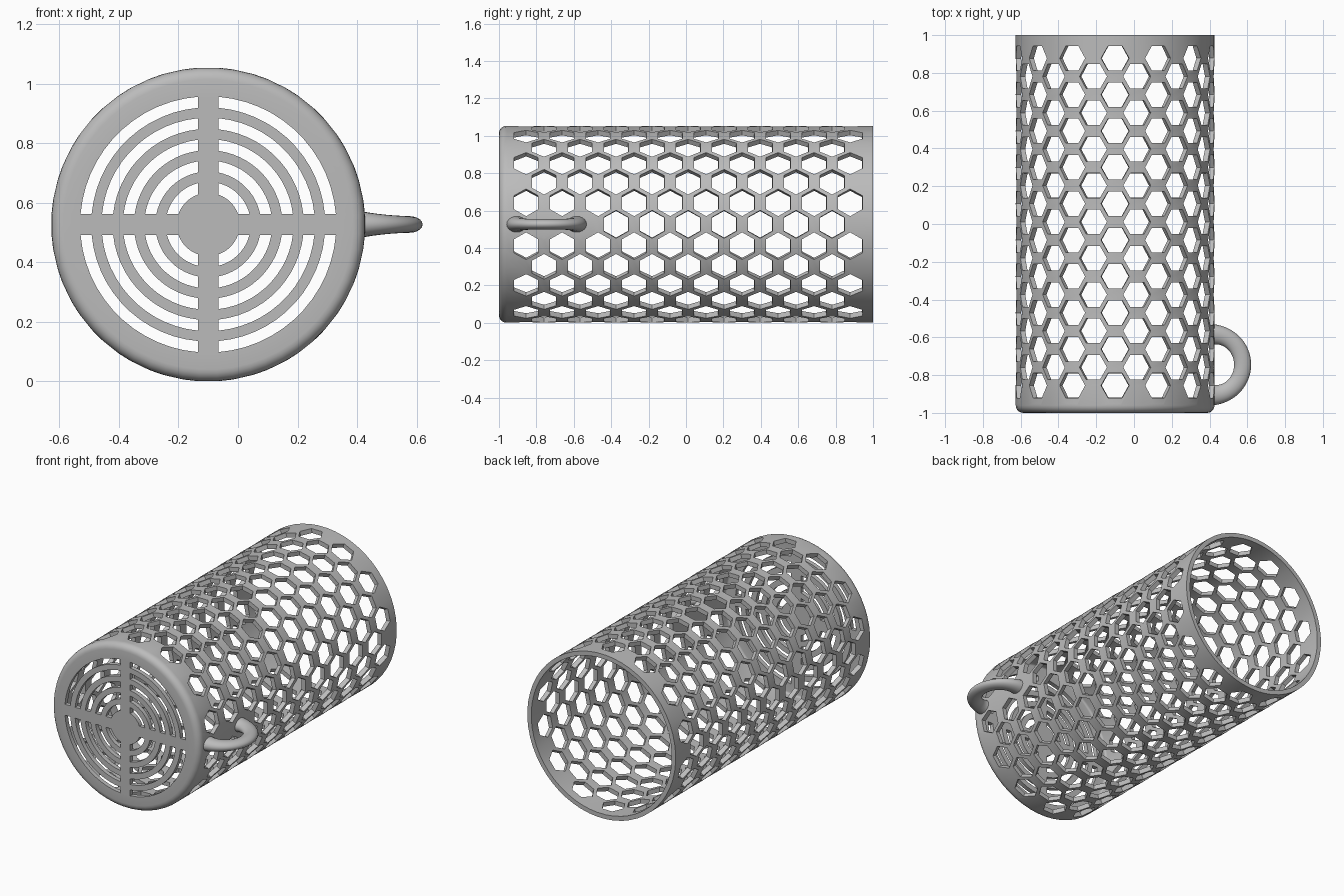
import bpy, bmesh
from math import sin, cos, asin, pi, radians, sqrt

cube = bpy.data.objects.get("Cube")
if cube:
    bpy.data.objects.remove(cube)

# Main dimensions
R, CX = 0.527, -0.10              # tube radius and axis offset
WALL, FILLET = 0.028, 0.04
ROWS = 28                         # rows of holes around the tube
STEP = 2 * pi / ROWS
FIRST, PITCH = -0.855, 0.1925     # first hole and spacing along the tube
HALF = PITCH / 2
FLAT = 0.065                      # half width of a hexagonal hole
TIP = FLAT * 2 / sqrt(3)
CELL_TIP = (R * STEP + HALF / sqrt(3)) / 2
CELL_SIDE = R * STEP - CELL_TIP

grey = bpy.data.materials.new("grey_plastic")
grey.use_nodes = True
colour = (0.5, 0.5, 0.5, 1)
grey.diffuse_color = colour
grey.node_tree.nodes["Principled BSDF"].inputs["Base Color"].default_value = colour


def finish(bm, name, thickness=0):
    """Turn a bmesh into a smooth-shaded object, optionally thickened inward."""
    mesh = bpy.data.meshes.new(name)
    bm.to_mesh(mesh)
    bm.free()
    mesh.materials.append(grey)
    obj = bpy.data.objects.new(name, mesh)
    bpy.context.collection.objects.link(obj)
    bpy.ops.object.select_all(action='DESELECT')
    obj.select_set(True)
    bpy.context.view_layer.objects.active = obj
    if thickness:
        mod = obj.modifiers.new("wall", 'SOLIDIFY')
        mod.thickness = thickness
        mod.offset = -1
        mod.use_even_offset = True
        bpy.ops.object.modifier_apply(modifier=mod.name)
    bpy.ops.object.shade_smooth_by_angle(angle=radians(30))
    return obj


def on_tube(bm, y, angle, radius=R):
    return bm.verts.new((CX + radius * cos(angle), y, R + radius * sin(angle)))


def hexagon(bm, y, angle, flat, side, tip):
    """Hexagon on the tube wall with its points along the circumference."""
    corners = [(flat, -side), (flat, side), (0, tip),
               (-flat, side), (-flat, -side), (0, -tip)]
    return [on_tube(bm, y + dy, angle + du / R) for dy, du in corners]


def bridge(bm, a, b, skip=lambda j: False):
    n = len(a)
    for j in range(n):
        if not skip(j):
            k = (j + 1) % n
            bm.faces.new((a[j], a[k], b[k], b[j]))


body = bmesh.new()

# Honeycomb wall: a frame around every hole, filled in behind the handle
for row in range(ROWS):
    full = row % 2
    for i in range(10 if full else 9):
        y = FIRST + PITCH * i + (0 if full else HALF)
        outer = hexagon(body, y, row * STEP, HALF, CELL_SIDE, CELL_TIP)
        inner = hexagon(body, y, row * STEP, FLAT, TIP / 2, TIP)
        bridge(body, outer, inner)
        if row == 0 and i < 2:
            hub = on_tube(body, y, 0)
            for j in range(6):
                body.faces.new((inner[j], inner[(j + 1) % 6], hub))

# Plain bands that close the zigzag edges at both ends
angles = [row * STEP + s * CELL_SIDE / R for row in range(ROWS) for s in (-1, 1)]
LAST = FIRST + 9 * PITCH


def zigzag(y, direction):
    return [on_tube(body, y + direction * (HALF if (j // 2) % 2 else 0), a)
            for j, a in enumerate(angles)]


def ring(y, radius=R):
    return [on_tube(body, y, a, radius) for a in angles]


bridge(body, ring(1), zigzag(LAST, 1))
edge = ring(FILLET - 1)
bridge(body, zigzag(FIRST, -1), edge)

# Rounded front rim
for i in range(1, 6):
    t = i * pi / 10
    nxt = ring(FILLET - 1 - FILLET * sin(t), R - FILLET + FILLET * cos(t))
    bridge(body, edge, nxt)
    edge = nxt

# Front grille: concentric slots interrupted by a cross of two bars
BAR, SLOTS, SEGMENTS = 0.035, 5, 13
SPACING, SLOT = 0.0718, 0.037


def grille_ring(radius):
    start = asin(BAR / radius)
    span = pi / 2 - 2 * start
    pts = [q * pi / 2 + start + span * i / SEGMENTS
           for q in range(4) for i in range(SEGMENTS + 1)]
    pts = pts[-1:] + pts[:-1]     # line up with the rim order
    return [on_tube(body, -1, a, radius) for a in pts]


for i in range(SLOTS):
    outside = grille_ring(0.43 - i * SPACING)
    inside = grille_ring(0.43 - i * SPACING - SLOT)
    bridge(body, edge, outside)
    bridge(body, outside, inside, skip=lambda j: j % (SEGMENTS + 1) != 0)
    edge = inside
body.faces.new(edge)

bmesh.ops.remove_doubles(body, verts=body.verts, dist=0.0002)
finish(body, "perforated_basket", WALL)

# Loop handle: flattened tube swept through a half circle, flared at the wall
handle = bmesh.new()
PATH, SIDES, SWEEP = 32, 20, radians(95)
loops = []
for i in range(PATH + 1):
    t = 2 * i / PATH - 1
    phi = t * SWEEP
    wide = 0.045 + 0.012 * t ** 4
    tall = 0.028 + 0.018 * abs(t) ** 3
    loop = []
    for j in range(SIDES):
        a = 2 * pi * j / SIDES
        out = wide * cos(a)
        loop.append(handle.verts.new((0.42 + (0.155 + out) * cos(phi),
                                      -0.745 + (0.16 + out) * sin(phi),
                                      R + tall * sin(a))))
    loops.append(loop)
for a, b in zip(loops, loops[1:]):
    bridge(handle, a, b)
handle.faces.new(loops[0])
handle.faces.new(loops[-1])
bmesh.ops.recalc_face_normals(handle, faces=handle.faces)
finish(handle, "loop_handle")
